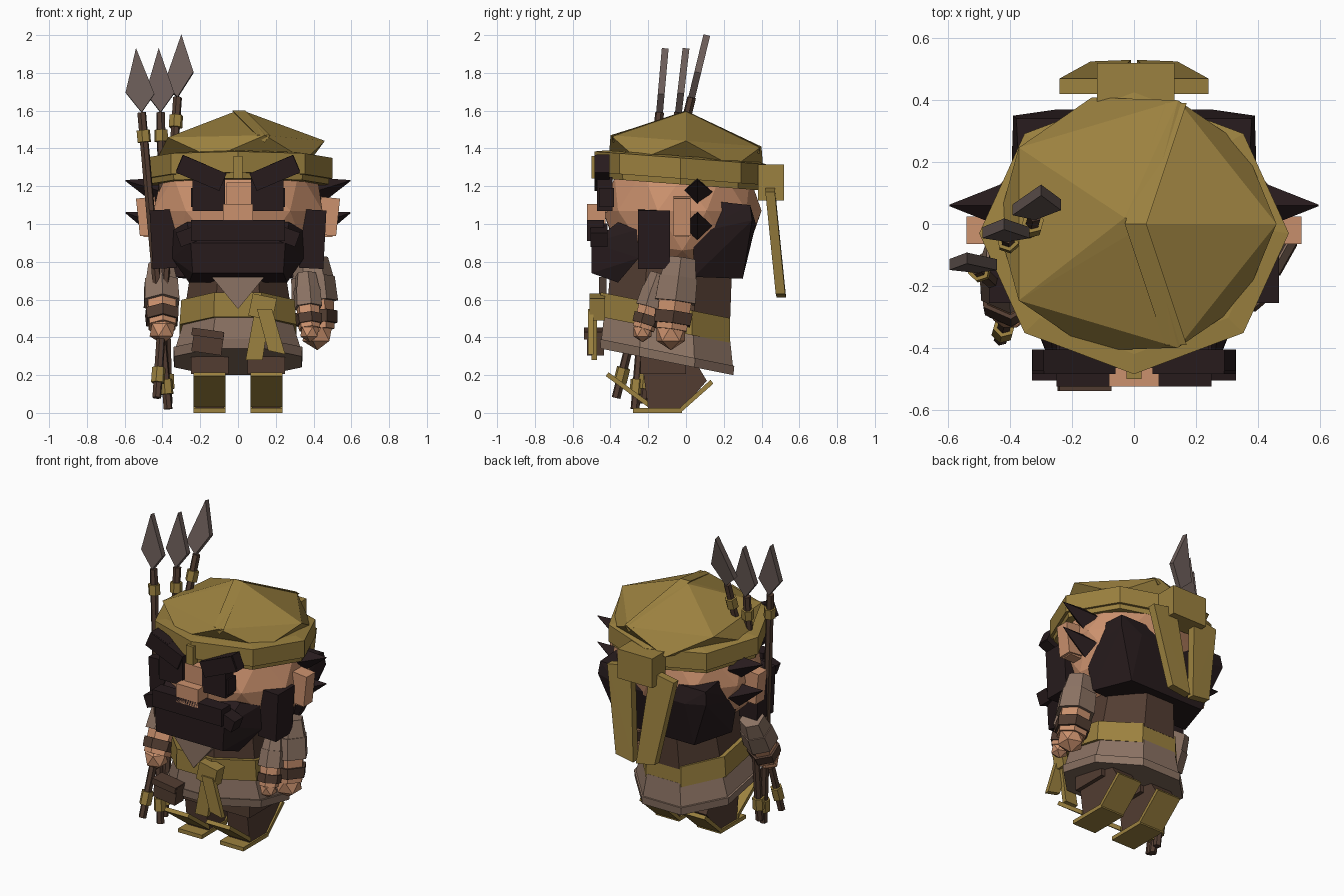
import bpy, bmesh
from math import cos, sin, pi, radians
from mathutils import Vector, Matrix, Euler

default_cube = bpy.data.objects.get("Cube")
if default_cube:
    bpy.data.objects.remove(default_cube, do_unlink=True)


def material(name, red, green, blue):
    mat = bpy.data.materials.new(name)
    mat.use_nodes = True
    mat.diffuse_color = (red, green, blue, 1)
    mat.node_tree.nodes["Principled BSDF"].inputs["Base Color"].default_value = (red, green, blue, 1)
    return mat


olive = material("olive cloth", .33, .22, .05)
skin = material("tan skin", .6, .285, .155)
hair = material("black hair", .02, .011, .012)
brown = material("dark brown leather", .085, .046, .031)
taupe = material("taupe cloth", .26, .17, .125)
steel = material("dull steel", .15, .11, .10)


def finish(name, bm, mat):
    bmesh.ops.recalc_face_normals(bm, faces=bm.faces)
    mesh = bpy.data.meshes.new(name)
    bm.to_mesh(mesh)
    bm.free()
    mesh.materials.append(mat)
    part = bpy.data.objects.new(name, mesh)
    bpy.context.scene.collection.objects.link(part)


def hull(name, points, mat):
    """Faceted solid wrapped around a few corner points."""
    bm = bmesh.new()
    verts = [bm.verts.new(p) for p in points]
    result = bmesh.ops.convex_hull(bm, input=verts)
    loose = {g for g in result["geom_interior"] + result["geom_unused"]
             if isinstance(g, bmesh.types.BMVert)}
    bmesh.ops.delete(bm, geom=list(loose), context="VERTS")
    finish(name, bm, mat)


def box(name, centre, size, mat, turn=(0, 0, 0)):
    bm = bmesh.new()
    rotation = Euler([radians(a) for a in turn]).to_matrix().to_4x4()
    bmesh.ops.create_cube(bm, size=1, matrix=Matrix.Translation(centre) @ rotation @ Matrix.Diagonal((*size, 1)))
    finish(name, bm, mat)


def ball(name, centre, size, mat, detail=1):
    bm = bmesh.new()
    bmesh.ops.create_icosphere(bm, subdivisions=detail, radius=1,
                               matrix=Matrix.Translation(centre) @ Matrix.Diagonal((*size, 1)))
    finish(name, bm, mat)


def tube(name, start, end, r_start, r_end, mat, sides=6):
    start, end = Vector(start), Vector(end)
    axis = end - start
    bm = bmesh.new()
    place = Matrix.Translation((start + end) / 2) @ axis.to_track_quat("Z", "Y").to_matrix().to_4x4()
    bmesh.ops.create_cone(bm, cap_ends=True, segments=sides, radius1=r_start, radius2=r_end,
                          depth=axis.length, matrix=place)
    finish(name, bm, mat)


def ring(z, rx, ry, cy, slope, sides=8, phase=.5):
    """Ring of points, lower toward the back by the slope."""
    pts = []
    for i in range(sides):
        a = 2 * pi * (i + phase) / sides
        y = ry * sin(a)
        pts.append((rx * cos(a), cy + y, z - slope * y))
    return pts


def loft(name, rings, mat):
    bm = bmesh.new()
    loops = [[bm.verts.new(p) for p in r] for r in rings]
    n = len(loops[0])
    for low, high in zip(loops, loops[1:]):
        for i in range(n):
            j = (i + 1) % n
            bm.faces.new((low[i], low[j], high[j], high[i]))
    bm.faces.new(loops[0])
    bm.faces.new(loops[-1])
    finish(name, bm, mat)


def slab(name, profile, x0, x1, mat):
    """Side profile in y and z, stretched across x."""
    hull(name, [(x, y, z) for x in (x0, x1) for y, z in profile], mat)


def plate(name, outline, y0, y1, mat):
    """Front outline in x and z, given depth in y."""
    hull(name, [(x, y, z) for y in (y0, y1) for x, z in outline], mat)


# Body, tilted slightly backward
tilt = .2
loft("tunic_hem", [ring(.27, .365, .38, -.1, tilt), ring(.32, .37, .385, -.1, tilt)], taupe)
loft("tunic_skirt", [ring(.31, .36, .378, -.1, tilt), ring(.46, .31, .36, -.1, tilt)], taupe)
loft("belt", [ring(.44, .335, .37, -.11, tilt), ring(.57, .325, .37, -.11, tilt)], olive)
loft("torso", [ring(.55, .3, .35, -.09, tilt), ring(.85, .25, .34, -.07, tilt)], brown)
plate("collar", [(-.14, .72), (.14, .72), (0, .55)], -.46, -.42, taupe)
box("belt_pouch", (-.16, -.48, .375), (.16, .09, .12), brown, (0, 8, 0))
box("pouch_flap", (-.16, -.49, .42), (.17, .1, .04), brown, (0, 8, 0))
box("sash_knot", (.13, -.47, .56), (.13, .08, .12), olive, (0, 12, 0))
plate("sash_tail_inner", [(.09, .55), (.17, .55), (.13, .28), (.04, .28)], -.5, -.47, olive)
plate("sash_tail_outer", [(.1, .55), (.18, .55), (.25, .31), (.16, .33)], -.52, -.49, olive)

# Head, with ears and hair spikes
ball("head", (0, -.02, 1.07), (.47, .42, .4), skin, 2)
hull("back_hair", [(x * s, y, z) for s in (-1, 1) for x, y, z in (
    (.37, .15, 1.12), (.38, .34, 1.1), (.39, .35, 1.02), (.4, .04, .95),
    (.36, .04, .72), (.27, .3, .71), (.25, .37, 1))], hair)
for s, side in ((1, "left"), (-1, "right")):
    box(side + "_ear", (s * .48, -.02, 1.04), (.1, .09, .2), skin, (0, s * 6, 0))
    box(side + "_ear_lobe", (s * .46, -.02, .97), (.08, .07, .08), skin)
    for label, z, tip in (("upper", 1.17, 1.23), ("lower", .99, 1.06)):
        tube(f"{side}_{label}_hair_spike", (s * .4, .06, z), (s * .595, .06, tip), .08, .003, hair, 4)
    box(side + "_sideburn", (s * .395, -.17, .92), (.13, .17, .31), hair, (0, s * 3, 0))
    box(side + "_eye_patch", (s * .155, -.43, 1.16), (.17, .08, .18), hair)
    box(side + "_eye_corner", (s * .21, -.42, 1.14), (.08, .08, .1), hair)
    box(side + "_brow", (s * .195, -.445, 1.27), (.25, .08, .1), hair, (0, -s * 23, 0))
    box(side + "_brow_tip", (s * .25, -.44, 1.3), (.13, .07, .09), hair, (0, -s * 23, 0))

# Beard, moustache and nose
hull("beard", [(x * s, y, z) for s in (-1, 1) for x, y, z in (
    (.25, -.5, .9), (.24, -.5, .74), (.26, -.36, .69), (.35, -.25, .82),
    (.34, -.26, .97), (.27, -.36, 1.01))], hair)
box("moustache", (0, -.48, .965), (.5, .09, .11), hair)
for s, side in ((1, "left"), (-1, "right")):
    box(side + "_moustache_end", (s * .25, -.46, .94), (.14, .09, .08), hair, (0, s * 20, 0))
box("nose", (0, -.475, 1.045), (.16, .1, .12), skin)
box("nose_bridge", (.005, -.43, 1.14), (.13, .07, .16), skin)

# Wrapped turban
sag = .075
loft("turban_band_lower", [ring(1.21, .48, .43, -.03, sag, 8, 0), ring(1.3, .49, .44, -.03, sag, 8, 0)], olive)
loft("turban_band_upper", [ring(1.24, .5, .455, -.03, sag, 8, 0), ring(1.35, .5, .455, -.03, sag, 8, 0),
                           ring(1.36, .43, .4, -.02, sag, 8, 0)], olive)
hull("turban_cap", ring(1.32, .44, .43, 0, sag, 5, .5) + ring(1.44, .46, .42, 0, sag, 5, 0)
     + [(-.03, .02, 1.59), (.04, 0, 1.595)], olive)
for s, label in ((-1, "front"), (1, "back")):
    hull(label + "_turban_fold", [(-.03, 0, 1.6), (.04, 0, 1.6), (.1, s * .39, 1.44 - s * .03),
                                  (.17, s * .39, 1.44 - s * .03), (.14, s * .39, 1.4 - s * .03),
                                  (0, 0, 1.56)], olive)
box("turban_front_clip", (0, -.475, 1.3), (.05, .05, .12), olive)
box("turban_knot", (.005, .45, 1.22), (.25, .14, .19), olive)
for s, side in ((1, "left"), (-1, "right")):
    hull(side + "_turban_tail", [(s * x, y + d, z) for d in (-.025, .025) for x, y, z in (
        (.07, .445, 1.2), (.24, .445, 1.17), (.14, .5, .63), (.01, .505, .61))], olive)

# Legs on rocker-shaped sandals
for s, side in ((1, "left"), (-1, "right")):
    inner, outer = s * .065, s * .235
    slab(side + "_leg", [(-.2, .02), (-.02, .02), (.11, .17), (.02, .32), (-.24, .32), (-.2, .12)],
         s * .075, s * .225, brown)
    box(side + "_trouser_cuff", (s * .15, -.12, .25), (.2, .24, .09), brown)
    slab(side + "_sole", [(-.28, 0), (-.02, 0), (-.02, .025), (-.28, .025)], inner, outer, olive)
    slab(side + "_heel_ramp", [(-.03, 0), (-.03, .03), (.13, .175), (.145, .155)], inner, outer, olive)
    slab(side + "_toe_ramp", [(-.2, .03), (-.2, .06), (-.41, .215), (-.425, .195)], inner, outer, olive)


# Arms: sleeve, forearm, bracer and fist down one line
def arm(name, top, bottom, size):
    top, bottom = Vector(top), Vector(bottom)
    at = lambda t: top.lerp(bottom, t)
    tube(name + "_shoulder", at(-.05), at(.27), size * .8, size * 1.02, taupe)
    tube(name + "_sleeve", at(.22), at(.56), size * 1.05, size * 1.12, taupe)
    tube(name + "_forearm", at(.5), at(.95), size * .92, size * .85, skin)
    tube(name + "_bracer", at(.7), at(.87), size * 1.05, size, brown)
    ball(name + "_fist", at(1), [size * .8] * 3, skin)


arm("left_arm", (.39, -.03, .8), (.42, -.08, .42), .11)
arm("left_front_arm", (.36, -.14, .72), (.38, -.23, .43), .07)
arm("right_arm", (-.41, -.1, .76), (-.4, -.27, .44), .095)

# Bundle of three spears, with blades sheared along their shafts
for label, foot, neck, tip, shear in (
        ("outer", (-.37, -.27, .02), (-.51, -.14, 1.59), (-.54, -.11, 1.93), -.05),
        ("middle", (-.37, -.23, .05), (-.41, -.04, 1.59), (-.42, 0, 1.93), 0),
        ("inner", (-.43, -.37, .08), (-.32, .03, 1.67), (-.3, .11, 2), .45)):
    foot, neck, tip = Vector(foot), Vector(neck), Vector(tip)
    tube(label + "_spear_shaft", foot, neck, .024, .024, brown)
    for part, low, high in (("butt", .05, .1), ("neck", .9, .94)):
        tube(f"{label}_spear_{part}_wrap", foot.lerp(neck, low), foot.lerp(neck, high), .037, .037, olive)
    axis = (tip - neck).normalized()
    across = (Vector((1, 0, 0)) + axis * shear) * .076
    depth = across.cross(axis).normalized() * .018
    waist = neck.lerp(tip, .3)
    hull(label + "_spear_head", [p + d for d in (depth, -depth)
                                 for p in (neck, tip, waist + across, waist - across)], steel)
